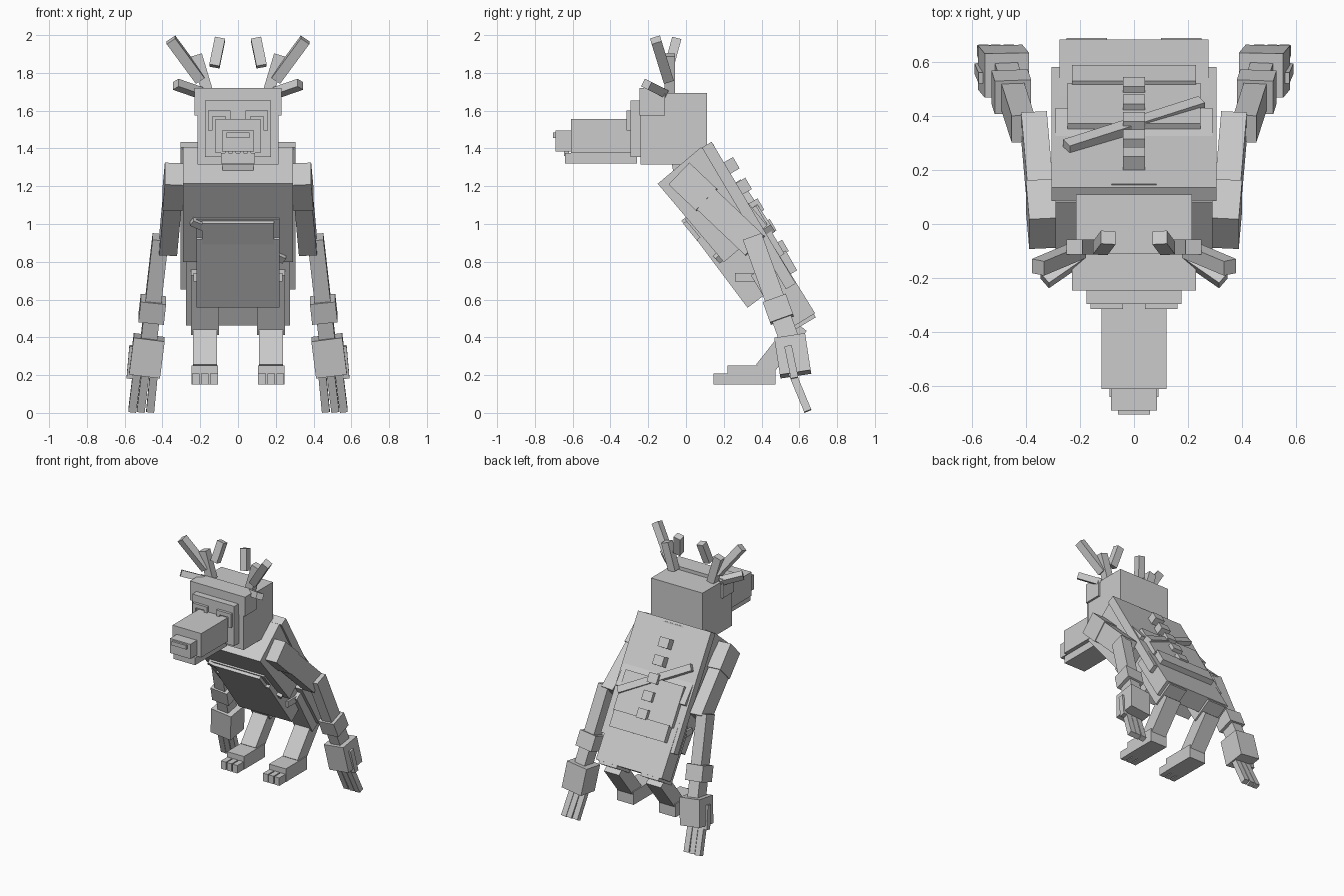
import bpy
from mathutils import Vector, Matrix

mat = bpy.data.materials.new("grey")
mat.diffuse_color = (0.6, 0.6, 0.6, 1)
FACES = [(0, 2, 3, 1), (4, 5, 7, 6), (0, 1, 5, 4), (2, 6, 7, 3), (0, 4, 6, 2), (1, 3, 7, 5)]


def add(name, verts):
    me = bpy.data.meshes.new(name)
    me.from_pydata(verts, [], FACES)
    me.materials.append(mat)
    ob = bpy.data.objects.new(name, me)
    bpy.context.collection.objects.link(ob)
    return ob


def box(name, x0, x1, y0, y1, z0, z1):
    x0, x1 = sorted((x0, x1))
    return add(name, [(x, y, z) for z in (z0, z1) for y in (y0, y1) for x in (x0, x1)])


def beam(name, p0, p1, w, d):
    """Box from p0 to p1, w wide across x and d deep."""
    p0, p1 = Vector(p0), Vector(p1)
    c = (p1 - p0).normalized()
    a = (Vector((1, 0, 0)) - c * c.x).normalized()
    b = c.cross(a)
    return add(name, [p + a * (w / 2 * i) + b * (d / 2 * j)
                      for p in (p0, p1) for j in (-1, 1) for i in (-1, 1)])


def mid(p, q, t):
    return Vector(p).lerp(Vector(q), t)


# Head
box("skull", -.215, .215, -.24, .11, 1.32, 1.70)
box("brow_crown", -.23, .23, -.245, -.11, 1.58, 1.725)
box("face_plate", -.175, .175, -.295, -.23, 1.36, 1.66)
box("snout", -.12, .12, -.61, -.29, 1.38, 1.56)
box("jaw", -.09, .09, -.64, -.26, 1.325, 1.38)
box("nose", -.085, .085, -.69, -.61, 1.39, 1.50)
box("nose_tip", -.06, .06, -.705, -.69, 1.46, 1.49)
for i in range(4):
    box("tooth", -.07 + i * .04, -.05 + i * .04, -.645, -.62, 1.365, 1.39)
beam("neck", (0, .03, 1.40), (0, .07, 1.22), .165, .24)

# Leaning torso
beam("chest", (0, -.035, 1.315), (0, .315, .90), .58, .30)
beam("back_plate", (0, .11, 1.425), (0, .555, .675), .61, .06)
beam("abdomen", (0, .16, 1.00), (0, .43, .64), .44, .26)
beam("belly_plate", (0, .005, 1.04), (0, .205, .80), .44, .03)
beam("belly_inner_plate", (0, .00, 1.02), (0, .18, .80), .38, .04)
beam("front_strap", (-.245, .00, 1.02), (.245, .18, .82), .04, .035)
beam("back_strap", (-.25, .28, 1.21), (.25, .44, .97), .05, .05)
beam("lower_back_plate", (0, .35, 1.09), (0, .50, .835), .49, .05)
for i in range(5):
    y = .225 + i * .065
    z = 1.44 - (y - .14) / .594
    beam("spine_bump", (0, y - .015, z + .04), (0, y + .02, z - .02), .08, .09)

# Waist and hips
box("belt", -.22, .22, .265, .50, .65, .70)
box("belt_top", -.235, .235, .26, .50, .70, .745)
beam("belt_back", (0, .485, .84), (0, .545, .735), .46, .10)
beam("pelvis", (0, .42, .84), (0, .63, .50), .55, .125)

for s in (-1, 1):
    # Eyes
    box("eyebrow", s * .04, s * .16, -.315, -.29, 1.575, 1.605)
    box("eye_corner", s * .04, s * .065, -.315, -.29, 1.50, 1.605)
    box("eye_side", s * .135, s * .16, -.315, -.29, 1.50, 1.605)
    box("eye", s * .065, s * .12, -.305, -.29, 1.50, 1.56)

    # Antlers
    beam("antler_beam", (s * .16, -.085, 1.70), (s * .22, -.085, 1.90), .06, .055)
    beam("antler_upper_tine", (s * .20, -.095, 1.77), (s * .355, -.16, 1.98), .055, .055)
    beam("antler_side_tine", (s * .20, -.12, 1.70), (s * .33, -.21, 1.745), .05, .045)
    beam("antler_inner_tine", (s * .125, -.09, 1.84), (s * .095, -.05, 1.985), .055, .05)

    # Arms
    sh, el = (s * .335, -.035, 1.27), (s * .37, .365, .89)
    beam("upper_arm", sh, el, .095, .145)
    beam("shoulder_pad", sh, mid(sh, el, .36), .105, .16)
    elbow, wrist = (s * .41, .352, .935), (s * .475, .555, .37)
    beam("forearm", elbow, wrist, .085, .105)
    beam("wrist_band", mid(elbow, wrist, .58), mid(elbow, wrist, .77), .135, .13)
    beam("hand", (s * .47, .55, .405), (s * .495, .58, .21), .165, .165)
    beam("thumb", (s * .56, .54, .36), (s * .575, .575, .19), .03, .04)
    for top, tip in ((.445, .465), (.49, .515), (.535, .56)):
        beam("finger", (s * top, .56, .22), (s * tip, .645, .015), .042, .04)

    # Legs
    beam("thigh", (s * .175, .42, .78), (s * .175, .61, .465), .15, .18)
    beam("shin", (s * .175, .60, .47), (s * .175, .41, .23), .125, .10)
    box("foot", s * .105, s * .245, .22, .475, .155, .255)
    for i in range(3):
        x = .107 + i * .048
        box("toe", s * x, s * (x + .04), .145, .225, .155, .215)

# Drop everything so the finger tips rest on the ground
bpy.context.view_layer.update()
low = min(v.co.z for o in bpy.data.objects for v in o.data.vertices)
for o in bpy.data.objects:
    o.data.transform(Matrix.Translation((0, 0, -low)))
